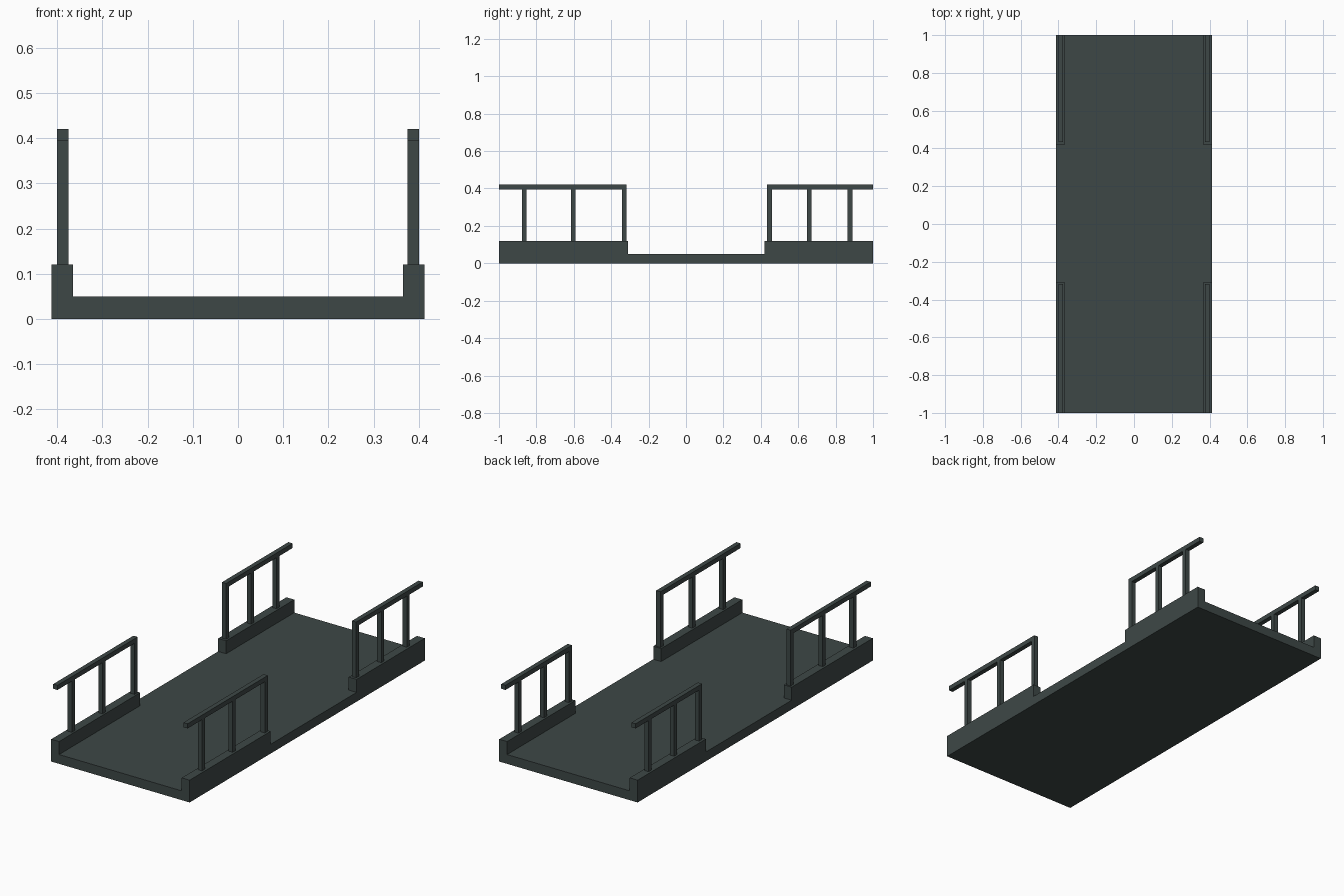
import bpy, bmesh, math

if "Cube" in bpy.data.objects:
    bpy.data.objects.remove(bpy.data.objects["Cube"])

metal = bpy.data.materials.new("dark slate green")
metal.diffuse_color = (0.048, 0.064, 0.062, 1)
metal.use_nodes = True
metal.node_tree.nodes["Principled BSDF"].inputs["Base Color"].default_value = metal.diffuse_color

HALF_W, CURB_IN = 0.412, 0.365
DECK_Z, CURB_Z, TOP_Z = 0.05, 0.12, 0.42
CURB_FRONT, CURB_BACK = -0.31, 0.42
RAIL_X0, RAIL_X1 = 0.375, 0.40
BAR = 0.025


def finish(bm, name):
    bmesh.ops.recalc_face_normals(bm, faces=bm.faces[:])
    mesh = bpy.data.meshes.new(name)
    bm.to_mesh(mesh)
    bm.free()
    mesh.materials.append(metal)
    obj = bpy.data.objects.new(name, mesh)
    bpy.context.collection.objects.link(obj)
    return obj


def extrude_up(bm, faces, height):
    res = bmesh.ops.extrude_face_region(bm, geom=faces)
    verts = [g for g in res["geom"] if isinstance(g, bmesh.types.BMVert)]
    bmesh.ops.translate(bm, verts=verts, vec=(0, 0, height))
    return [g for g in res["geom"] if isinstance(g, bmesh.types.BMFace)]


def add_box(bm, x0, x1, y0, y1, z0, z1):
    verts = bmesh.ops.create_cube(bm, size=1)["verts"]
    bmesh.ops.scale(bm, verts=verts, vec=(x1 - x0, y1 - y0, z1 - z0))
    bmesh.ops.translate(bm, verts=verts,
                        vec=((x0 + x1) / 2, (y0 + y1) / 2, (z0 + z1) / 2))


# Deck slab with four raised corner curbs, one solid
bm = bmesh.new()
xs = [-HALF_W, -CURB_IN, CURB_IN, HALF_W]
ys = [-1, CURB_FRONT, CURB_BACK, 1]
grid = [[bm.verts.new((x, y, 0)) for y in ys] for x in xs]
for i in range(3):
    for j in range(3):
        bm.faces.new((grid[i][j], grid[i + 1][j], grid[i + 1][j + 1], grid[i][j + 1]))
top = extrude_up(bm, bm.faces[:], DECK_Z)
curbs = []
for f in top:
    c = f.calc_center_median()
    if abs(c.x) > CURB_IN and not CURB_FRONT < c.y < CURB_BACK:
        curbs.append(f)
extrude_up(bm, curbs, CURB_Z - DECK_Z)
bmesh.ops.recalc_face_normals(bm, faces=bm.faces[:])
bmesh.ops.dissolve_limit(bm, angle_limit=math.radians(1),
                         verts=bm.verts[:], edges=bm.edges[:])
finish(bm, "deck_with_curbs")


# Railings: top bar and three posts, mirrored to the left side
def railing(name, y0, y1, posts):
    bm = bmesh.new()
    add_box(bm, RAIL_X0, RAIL_X1, y0, y1, TOP_Z - BAR, TOP_Z)
    for y in posts:
        add_box(bm, RAIL_X0, RAIL_X1, y, y + BAR, CURB_Z, TOP_Z - BAR)
    obj = finish(bm, name)
    obj.modifiers.new("mirror", 'MIRROR').use_axis[0] = True


railing("front_railings", -1, -0.318, (-0.877, -0.616, -0.343))
railing("back_railings", 0.434, 1, (0.434, 0.647, 0.864))
